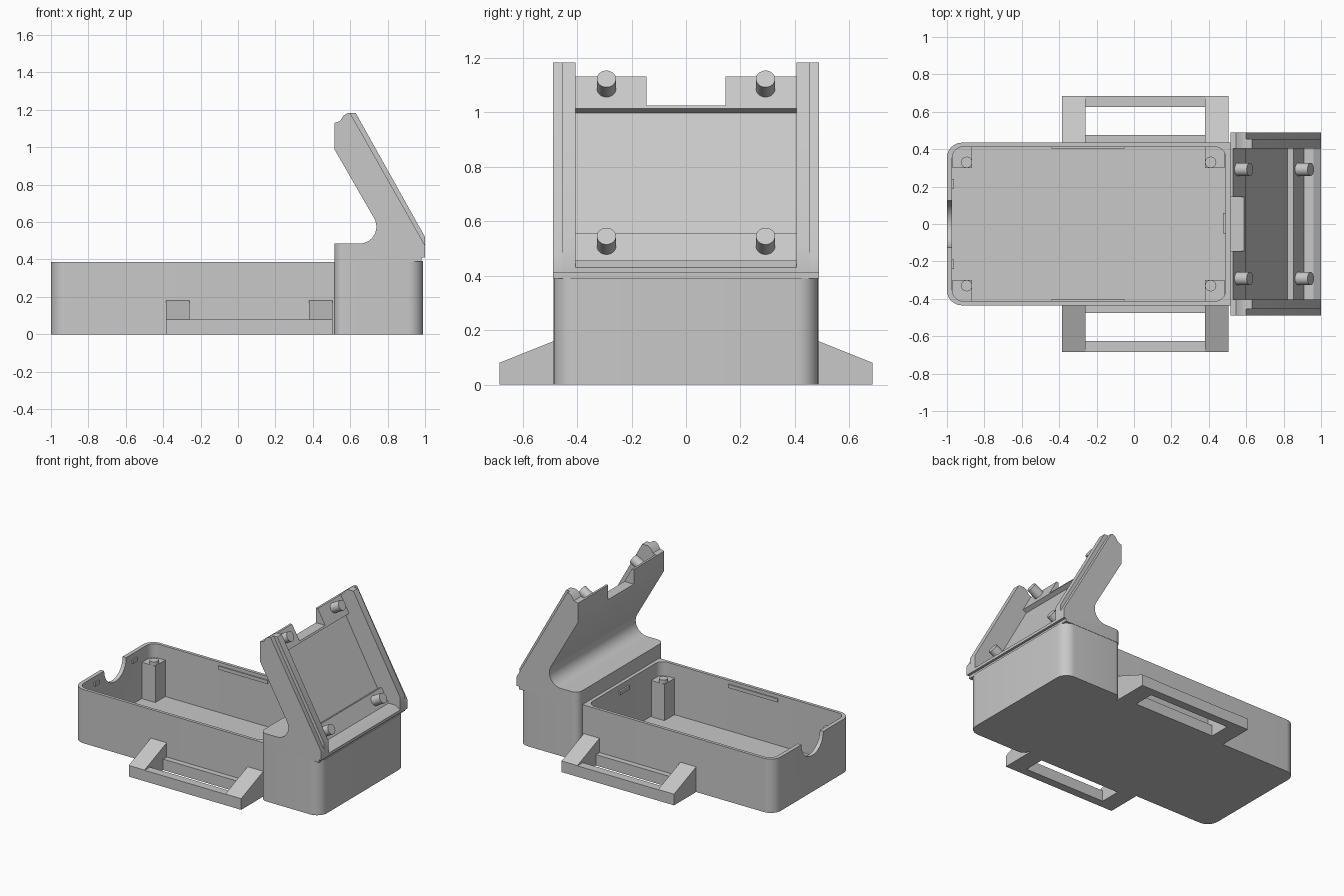
import bpy, bmesh, math
from mathutils import Vector

cube = bpy.data.objects.get("Cube")
if cube:
    bpy.data.objects.remove(cube, do_unlink=True)

grey = bpy.data.materials.new("plain grey")
grey.use_nodes = True
colour = (0.58, 0.58, 0.58, 1)
grey.diffuse_color = colour
grey.node_tree.nodes["Principled BSDF"].inputs["Base Color"].default_value = colour


def finish(name, bm):
    bmesh.ops.recalc_face_normals(bm, faces=bm.faces)
    mesh = bpy.data.meshes.new(name)
    bm.to_mesh(mesh)
    bm.free()
    mesh.materials.append(grey)
    obj = bpy.data.objects.new(name, mesh)
    bpy.context.scene.collection.objects.link(obj)
    return obj


def prism(name, points, offset):
    """Extrude a closed outline of 3D points by an offset."""
    bm = bmesh.new()
    face = bm.faces.new([bm.verts.new(p) for p in points])
    new = bmesh.ops.extrude_face_region(bm, geom=[face])["geom"]
    verts = [v for v in new if isinstance(v, bmesh.types.BMVert)]
    bmesh.ops.translate(bm, verts=verts, vec=offset)
    return finish(name, bm)


def side_prism(name, profile, y0, y1):
    return prism(name, [(x, y0, z) for x, z in profile], (0, y1 - y0, 0))


def box(name, x, y, z):
    return side_prism(name, [(x[0], z[0]), (x[1], z[0]), (x[1], z[1]), (x[0], z[1])], *y)


def arc(cx, cz, r, a0, a1, n=8):
    steps = [math.radians(a0 + (a1 - a0) * i / n) for i in range(n + 1)]
    return [(cx + r * math.cos(a), cz + r * math.sin(a)) for a in steps]


def rounded_box(name, x0, x1, w, z0, z1, r_left, r_right):
    """Upright box with rounded vertical corners at either end."""
    pts = []
    for cx, cy, r, start in ((x1, w, r_right, 0), (x0, w, r_left, 90),
                             (x0, -w, r_left, 180), (x1, -w, r_right, 270)):
        if r:
            pts += arc(cx - math.copysign(r, cx - (x0 + x1) / 2),
                       cy - math.copysign(r, cy), r, start, start + 90)
        else:
            pts.append((cx, cy))
    return prism(name, [(x, y, z0) for x, y in pts], (0, 0, z1 - z0))


def cylinder(name, start, direction, radius, length):
    bm = bmesh.new()
    bmesh.ops.create_cone(bm, cap_ends=True, segments=32, radius1=radius,
                          radius2=radius, depth=length)
    d = Vector(direction).normalized()
    turn = Vector((0, 0, 1)).rotation_difference(d)
    for v in bm.verts:
        v.co = turn @ v.co + Vector(start) + d * length / 2
    return finish(name, bm)


def cut(obj, cutter):
    mod = obj.modifiers.new("cut", "BOOLEAN")
    mod.operation, mod.solver, mod.object = "DIFFERENCE", "EXACT", cutter
    cutter.hide_render = True
    graph = bpy.context.evaluated_depsgraph_get()
    mesh = bpy.data.meshes.new_from_object(obj.evaluated_get(graph))
    obj.modifiers.clear()
    obj.data = mesh
    bpy.data.objects.remove(cutter, do_unlink=True)


# Open tray with a thin floor and a round cable notch in its end wall
floor = 0.025
tray = rounded_box("tray", -1, 0.53, 0.435, 0, 0.385, 0.08, 0)
cut(tray, rounded_box("tray_cutter", -0.972, 0.49, 0.413, floor, 0.6, 0.06, 0.06))
cut(tray, cylinder("notch_cutter", (-1.1, 0, 0.385), (1, 0, 0), 0.125, 0.2))

# Corner posts with locating pins
for x in (-0.895, 0.41):
    for side in (-1, 1):
        out = math.copysign(0.05, x)
        xs = sorted((x - out * 0.6, x + out * 1.5))
        ys = sorted((side * 0.3, side * 0.415))
        box("tray_post", xs, ys, (floor - 0.01, 0.285))
        cylinder("tray_pin", (x, side * 0.33, 0.28), (0, 0, 1), 0.03, 0.03)

# Snap ridges on the tray walls, and the handles
for side in (-1, 1):
    box("long_snap_ridge", (-0.44, -0.05), sorted((side * 0.405, side * 0.42)), (0.335, 0.36))
    box("end_snap_ridge", (-0.98, -0.962), sorted((side * 0.19, side * 0.24)), (0.32, 0.345))
    for x in ((-0.385, -0.26), (0.38, 0.505)):
        prism("handle_arm", [(x[0], side * y, z) for y, z in
                             ((0.43, 0), (0.685, 0), (0.685, 0.08), (0.43, 0.182))],
              (x[1] - x[0], 0, 0))
    for y in ((0.43, 0.475), (0.625, 0.685)):
        box("handle_bar", (-0.27, 0.39), sorted((side * y[0], side * y[1])), (0, 0.078))
box("inner_snap_ridge", (0.477, 0.495), (-0.05, 0.06), (0.32, 0.345))

# Stand base
rounded_box("stand_base", 0.515, 0.99, 0.486, 0, 0.392, 0.05, 0.08)

# Outlines shared by all slices of the stand: back, rounded top, and foot
back = [(0.515, 0.39), (0.515, 0.485)] + arc(0.65, 0.575, 0.09, -90, 30, 12) \
    + [(0.515, 0.99), (0.515, 1.13)]
crown = [(0.545, 1.14), (0.565, 1.17), (0.585, 1.182)]
foot = [(1.0, 0.41), (0.982, 0.41), (0.982, 0.39)]
cheek = back + crown + [(0.63, 1.182), (1.0, 0.52)] + foot
flank = back + crown + [(0.6, 1.182), (1.0, 0.475)] + foot
panel = back + [(0.53, 1.13), (0.596, 1.013), (0.568, 0.997), (0.822, 0.537),
                (0.852, 0.554), (0.909, 0.455), (0.96, 0.455), (1.0, 0.43)] + foot

stand_panel = side_prism("stand_panel", panel, -0.405, 0.405)
cut(stand_panel, box("panel_cutter", (0.4, 0.8), (-0.145, 0.145), (1.025, 1.3)))
normal = (0.872, 0, 0.489)
for side in (-1, 1):
    for name, profile, y0, y1 in (("stand_cheek", cheek, 0.405, 0.455),
                                  ("stand_flank", flank, 0.455, 0.488)):
        part = side_prism(name, profile, side * y0, side * y1)
        # Round the foot corner to follow the base
        corner = arc(0.565, 0.438, 0.05, 90, 180) + [(0.5, 0.438), (0.5, 0.5), (0.565, 0.5)]
        cut(part, prism("corner_cutter", [(x, side * y, 0.3) for x, y in corner], (0, 0, 0.35)))
    for x, z in ((0.553, 1.085), (0.878, 0.508)):
        cylinder("panel_pin", (x - 0.01, side * 0.292, z - 0.006), normal, 0.035, 0.088)

# Smooth the rounded parts and keep the edges crisp
bpy.ops.object.select_all(action="DESELECT")
parts = [o for o in bpy.context.scene.objects
         if o.type == "MESH" and grey.name in o.data.materials]
for obj in parts:
    obj.select_set(True)
bpy.context.view_layer.objects.active = tray
bpy.ops.object.shade_smooth_by_angle(angle=math.radians(30))
